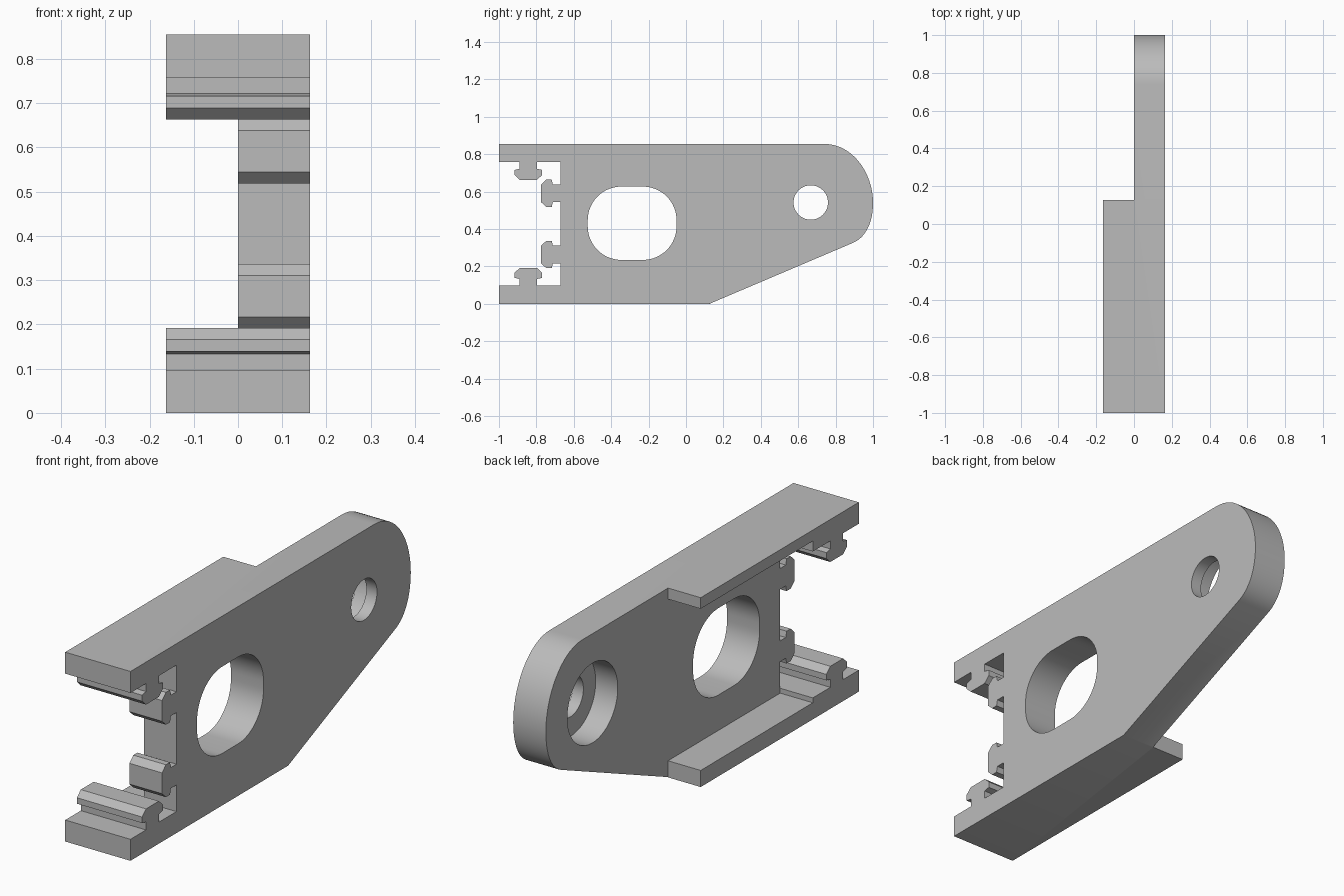
import bpy, bmesh, math
from mathutils import Vector
from mathutils.geometry import interpolate_bezier

default = bpy.data.objects.get("Cube")
if default:
    bpy.data.objects.remove(default, do_unlink=True)

HALF = 0.163      # half of the total width
TOP = 0.855       # total height
NOTCH = -0.672    # back wall of the front notch
LIP = 0.097       # thickness of the rails at the front

grey = bpy.data.materials.new("plain grey")
grey.use_nodes = True
grey.diffuse_color = (0.5, 0.5, 0.5, 1)
grey.node_tree.nodes["Principled BSDF"].inputs["Base Color"].default_value = (0.5, 0.5, 0.5, 1)


def prism(name, profile, x0, x1):
    """Extrude a (y, z) outline from x0 to x1."""
    bm = bmesh.new()
    face = bm.faces.new([bm.verts.new((x0, y, z)) for y, z in profile])
    out = bmesh.ops.extrude_face_region(bm, geom=[face])
    moved = [v for v in out["geom"] if isinstance(v, bmesh.types.BMVert)]
    bmesh.ops.translate(bm, verts=moved, vec=(x1 - x0, 0, 0))
    bmesh.ops.recalc_face_normals(bm, faces=bm.faces)
    mesh = bpy.data.meshes.new(name)
    bm.to_mesh(mesh)
    bm.free()
    mesh.materials.append(grey)
    obj = bpy.data.objects.new(name, mesh)
    bpy.context.collection.objects.link(obj)
    return obj


def combine(target, other, operation):
    mod = target.modifiers.new(operation.lower(), 'BOOLEAN')
    mod.operation = operation
    mod.solver = 'EXACT'
    mod.object = other
    bpy.context.view_layer.objects.active = target
    bpy.ops.object.modifier_apply(modifier=mod.name)
    bpy.data.objects.remove(other, do_unlink=True)


def rounded(cy, cz, radius, dy=0, dz=0, steps=16):
    """Circle, or rounded rectangle when its quarter centres are spread."""
    pts = []
    for q, (sy, sz) in enumerate(((1, 1), (-1, 1), (-1, -1), (1, -1))):
        for i in range(steps + (1 if dy else 0)):
            a = (q + i / steps) * math.pi / 2
            pts.append((cy + sy * dy + radius * math.cos(a), cz + sz * dz + radius * math.sin(a)))
    return pts


def flip(pts):
    """Mirror an outline top to bottom, keeping its travel direction."""
    return [(y, TOP - z) for y, z in reversed(pts)]


def bezier(*ctrl):
    return [(p.x, p.y) for p in interpolate_bezier(*[Vector((y, z, 0)) for y, z in ctrl], 20)]


# T-shaped hooks: half outline as (offset across the stem, height above the base)
half_hook = [(0.046, 0), (0.046, 0.036), (0.074, 0.042), (0.074, 0.069), (0.046, 0.095)]
hook = half_hook + [(-s, h) for s, h in reversed(half_hook)]
rail_hook = [(-0.843 + s, LIP + h) for s, h in hook]
wall_half = [(0.047, 0), (0.047, 0.040), (0.073, 0.046), (0.073, 0.075), (0.047, 0.103)]
wall_hook = [(NOTCH - h, 0.264 + s) for s, h in
             [(-s, h) for s, h in wall_half] + wall_half[::-1]]

# Front notch outline from the lower rail tip up to the upper rail tip
lower = [(-1, LIP)] + rail_hook[::-1] + [(NOTCH, LIP)] + wall_hook
notch = lower + flip(lower)

# Side plate with rounded tip
tip = bezier((0.74, TOP), (0.89, TOP), (1, 0.70), (1, 0.54))
tip += bezier((1, 0.54), (1, 0.45), (0.97, 0.358), (0.89, 0.325))[1:]
bracket = prism("bracket", notch + [(-1, TOP)] + tip + [(0.125, 0), (-1, 0)], 0, HALF)


# Rails reach out to the right, thinner behind the notch
def rail(thickness):
    return ([(-1, 0), (-1, LIP)] + rail_hook[::-1] +
            [(NOTCH, LIP), (NOTCH, thickness), (0.128, thickness), (0.128, 0)])


combine(bracket, prism("lower_rail", rail(0.075), -HALF, 0), 'UNION')
combine(bracket, prism("upper_rail", flip(rail(0.05)), -HALF, 0), 'UNION')

# Window, bolt hole and counterbore
combine(bracket, prism("window", rounded(-0.288, 0.431, 0.18, 0.0575, 0.016), -0.05, 0.3), 'DIFFERENCE')
combine(bracket, prism("bolt_hole", rounded(0.667, 0.542, 0.092), -0.05, 0.3), 'DIFFERENCE')
combine(bracket, prism("counterbore", rounded(0.667, 0.542, 0.18), -0.05, 0.11), 'DIFFERENCE')

# Merge coplanar faces and shade the curved walls smooth
bm = bmesh.new()
bm.from_mesh(bracket.data)
bmesh.ops.remove_doubles(bm, verts=bm.verts, dist=0.0002)
bmesh.ops.dissolve_limit(bm, angle_limit=0.002, verts=bm.verts, edges=bm.edges)
bm.to_mesh(bracket.data)
bm.free()
bpy.ops.object.select_all(action='DESELECT')
bracket.select_set(True)
bpy.context.view_layer.objects.active = bracket
bpy.ops.object.shade_smooth_by_angle(angle=math.radians(25))
